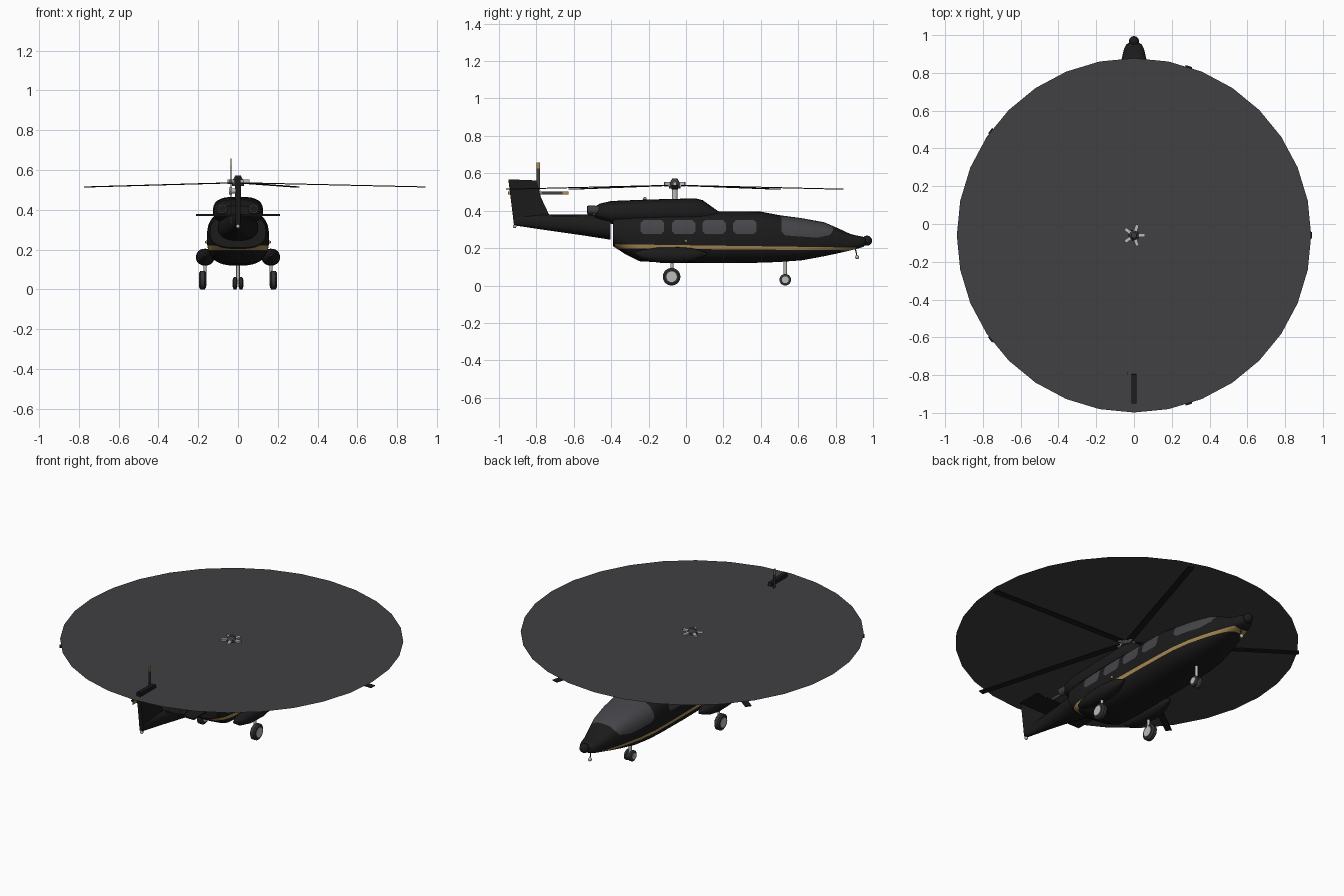
import bpy, bmesh
from math import sin, cos, pi, radians
from mathutils import Vector, Matrix

if "Cube" in bpy.data.objects:
    bpy.data.objects.remove(bpy.data.objects["Cube"])


def material(name, r, g, b):
    m = bpy.data.materials.new(name)
    m.use_nodes = True
    m.diffuse_color = (r, g, b, 1)
    m.node_tree.nodes["Principled BSDF"].inputs["Base Color"].default_value = (r, g, b, 1)
    return m


BLACK = material("black paint", .011, .011, .011)
GLASS = material("smoked glass", .06, .06, .068)
GOLD = material("gold paint", .42, .27, .09)
DISC = material("rotor blur grey", .052, .05, .056)
RUBBER = material("tyre rubber", .035, .035, .037)
METAL = material("light metal", .5, .5, .5)
DARK = material("dark metal", .05, .05, .055)


def finish(name, bm, *mats, angle=35):
    bmesh.ops.recalc_face_normals(bm, faces=bm.faces)
    mesh = bpy.data.meshes.new(name)
    bm.to_mesh(mesh)
    bm.free()
    for m in mats:
        mesh.materials.append(m)
    ob = bpy.data.objects.new(name, mesh)
    bpy.context.collection.objects.link(ob)
    bpy.ops.object.select_all(action='DESELECT')
    ob.select_set(True)
    bpy.context.view_layer.objects.active = ob
    bpy.ops.object.shade_smooth_by_angle(angle=radians(angle))
    return ob


def loft(sections, power=2.0, n=28, x=0):
    """Skin superellipse sections given as (y, half width, bottom, top)."""
    bm = bmesh.new()
    rings = []
    for y, w, lo, hi in sections:
        ring = []
        for i in range(n):
            c, s = cos(2 * pi * i / n), sin(2 * pi * i / n)
            px = w * abs(c) ** (2 / power) * (1 if c > 0 else -1)
            pz = (hi - lo) / 2 * abs(s) ** (2 / power) * (1 if s > 0 else -1)
            ring.append(bm.verts.new((x + px, y, (lo + hi) / 2 + pz)))
        rings.append(ring)
    for a, b in zip(rings, rings[1:]):
        for i in range(n):
            j = (i + 1) % n
            bm.faces.new((a[i], a[j], b[j], b[i]))
    bm.faces.new(rings[0])
    bm.faces.new(rings[-1])
    return bm


def paint(bm, poly, index):
    """Cut a convex (y, z) outline through the hull and colour its inside."""
    planes = []
    for (y0, z0), (y1, z1) in zip(poly, poly[1:] + poly[:1]):
        planes.append((Vector((0, y0, z0)), Vector((0, z1 - z0, y0 - y1)).normalized()))
    for co, no in planes:
        faces = [f for f in bm.faces if all(
            any((v.co - p).dot(k) < -1e-5 for v in f.verts) for p, k in planes)]
        geom = set(faces)
        for f in faces:
            geom.update(f.edges, f.verts)
        bmesh.ops.bisect_plane(bm, geom=list(geom), plane_co=co, plane_no=no, dist=1e-5)
    for f in bm.faces:
        mid = f.calc_center_median()
        if all((mid - p).dot(k) < 0 for p, k in planes):
            f.material_index = index


def cylinder(name, p, q, r, mat, r2=None, n=20):
    p, q = Vector(p), Vector(q)
    bm = bmesh.new()
    m = Matrix.Translation((p + q) / 2) @ (q - p).to_track_quat('Z', 'Y').to_matrix().to_4x4()
    bmesh.ops.create_cone(bm, cap_ends=True, segments=n, radius1=r,
                          radius2=r if r2 is None else r2, depth=(q - p).length, matrix=m)
    return finish(name, bm, mat)


def ball(name, p, r, mat):
    bm = bmesh.new()
    bmesh.ops.create_uvsphere(bm, u_segments=16, v_segments=10, radius=r,
                              matrix=Matrix.Translation(p))
    return finish(name, bm, mat)


def box(name, lo, hi, mat, matrix=Matrix()):
    lo, hi = Vector(lo), Vector(hi)
    bm = bmesh.new()
    bmesh.ops.create_cube(bm, size=1, matrix=matrix @ Matrix.Translation((lo + hi) / 2)
                          @ Matrix.Diagonal((*(hi - lo), 1)))
    return finish(name, bm, mat)


def wheel(name, x, y, z, r, w):
    """Tyre with rounded shoulders and a light hub."""
    bm = loft([(-w, r * .8, -r * .8, r * .8), (-w * .6, r, -r, r),
               (w * .6, r, -r, r), (w, r * .8, -r * .8, r * .8)])
    bm.transform(Matrix.Translation((x, y, z)) @ Matrix.Rotation(pi / 2, 4, 'Z'))
    finish(name + "_tyre", bm, RUBBER)
    cylinder(name + "_hub", (x - w - .002, y, z), (x + w + .002, y, z), r * .6, METAL)


# Fuselage with windows, windscreen and stripe
hull = loft([(-.39, .14, .21, .37), (-.32, .15, .165, .38), (-.25, .155, .13, .388),
             (-.1, .156, .122, .395), (.2, .156, .12, .397), (.4, .154, .122, .395),
             (.5, .15, .126, .376), (.62, .135, .135, .36), (.74, .108, .157, .338),
             (.82, .083, .174, .303), (.88, .064, .188, .275), (.92, .055, .198, .266),
             (.95, .042, .208, .26), (.963, .022, .222, .252)], 2.8, 36)
paint(hull, [(-.38, .198), (.91, .188), (.91, .203), (-.38, .221)], 2)
for y in (-.18, -.012, .15, .315):
    h, k, b, t = .063, .016, .275, .35
    paint(hull, [(y - h + k, b), (y + h - k, b), (y + h, b + k), (y + h, t - k),
                 (y + h - k, t), (y - h + k, t), (y - h, t - k), (y - h, b + k)], 1)
paint(hull, [(.53, .268), (.7, .256), (.77, .27), (.79, .3), (.76, .5), (.51, .5), (.51, .29)], 1)
finish("fuselage", hull, BLACK, GLASS, GOLD)

# Nose sensor and small lamps
ball("nose_sensor", (0, .968, .24), .027, BLACK)
ball("nose_lamp", (0, .915, .152), .011, METAL)
cylinder("nose_lamp_stem", (0, .915, .152), (0, .905, .2), .003, DARK, n=8)
ball("tail_lamp", (0, -.916, .317), .01, METAL)
ball("roof_beacon", (0, -.22, .463), .01, GOLD)

# Engine cowling with exhausts
finish("engine_cowling", loft([(-.49, .085, .365, .42), (-.46, .11, .35, .438),
       (-.4, .123, .33, .452), (-.2, .126, .33, .46), (.05, .124, .33, .466),
       (.09, .118, .33, .456), (.14, .1, .34, .42), (.18, .08, .35, .392)], 2.8), BLACK)
for side, tag in ((1, "left"), (-1, "right")):
    cylinder(tag + "_exhaust", (side * .078, -.525, .405), (side * .075, -.44, .4), .024, DARK)
    cylinder(tag + "_exhaust_opening", (side * .078, -.528, .405), (side * .078, -.524, .405), .019, BLACK)

# Tail boom, fin and stabiliser
finish("tail_boom", loft([(-.92, .012, .322, .37), (-.74, .032, .295, .381),
       (-.55, .064, .268, .38), (-.403, .1, .245, .376)], 2.3), BLACK)
fin = bmesh.new()
outline = [(-.92, .325), (-.72, .36), (-.735, .385), (-.775, .47), (-.8, .562), (-.95, .568)]
face = fin.faces.new([fin.verts.new((-.012, y, z)) for y, z in outline])
ext = bmesh.ops.extrude_face_region(fin, geom=[face])
bmesh.ops.translate(fin, vec=(.024, 0, 0), verts=[v for v in ext["geom"] if isinstance(v, bmesh.types.BMVert)])
finish("tail_fin", fin, BLACK)
box("stabiliser", (-.21, -.72, .37), (.21, -.58, .378), BLACK)

# Tail rotor
hub = Vector((-.035, -.79, .495))
cylinder("tail_rotor_shaft", hub, (0, -.79, .495), .012, METAL)
cylinder("tail_rotor_hub", hub - Vector((.01, 0, 0)), hub + Vector((.006, 0, 0)), .018, METAL)
for i in range(4):
    m = Matrix.Translation(hub) @ Matrix.Rotation(i * pi / 2, 4, 'X')
    box("tail_rotor_blade", (-.002, -.009, .015), (.002, .009, .13), DARK, m)
    box("tail_rotor_tip", (-.002, -.009, .13), (.002, .009, .163), GOLD, m)

# Sponsons and main wheels
for side, tag in ((1, "left"), (-1, "right")):
    finish(tag + "_sponson", loft([(-.27, .008, .165, .18), (-.23, .028, .14, .192),
           (-.15, .043, .122, .203), (-.04, .046, .12, .205), (.03, .038, .13, .2),
           (.08, .022, .148, .188), (.11, .006, .163, .175)], 2.2, 24, side * .165), BLACK)
    cylinder(tag + "_main_strut", (side * .166, -.075, .05), (side * .166, -.075, .15), .008, METAL)
    wheel(tag + "_main_wheel", side * .178, -.077, .047, .047, .017)
    wheel(tag + "_nose_wheel", side * .015, .531, .031, .031, .01)
    ball(tag + "_side_lamp", (side * .158, 0, .238), .008, GOLD)
cylinder("nose_strut", (0, .531, .03), (0, .531, .14), .009, METAL)

# Main rotor: mast, hub, arms, drooping blades and blur disc
centre = Matrix.Translation((0, -.06, 0))
cylinder("rotor_mast", (0, -.06, .44), (0, -.06, .535), .015, METAL)
cylinder("rotor_hub", (0, -.06, .52), (0, -.06, .552), .03, DARK)
cylinder("rotor_cap", (0, -.06, .552), (0, -.06, .572), .025, DARK, .014)
for i in range(5):
    m = centre @ Matrix.Rotation(i * 2 * pi / 5, 4, 'Z')
    box("rotor_arm", (.015, -.009, .53), (.058, .009, .553), METAL, m)
    droop = m @ Matrix.Translation((0, 0, .537)) @ Matrix.Rotation(radians(1.3), 4, 'Y')
    box("rotor_blade", (.04, -.018, -.003), (.942, .018, .002), BLACK, droop)
disc = bmesh.new()
bmesh.ops.create_circle(disc, cap_ends=True, segments=32, radius=.938,
                        matrix=Matrix.Translation((0, -.06, .543)))
finish("rotor_disc", disc, DISC)
